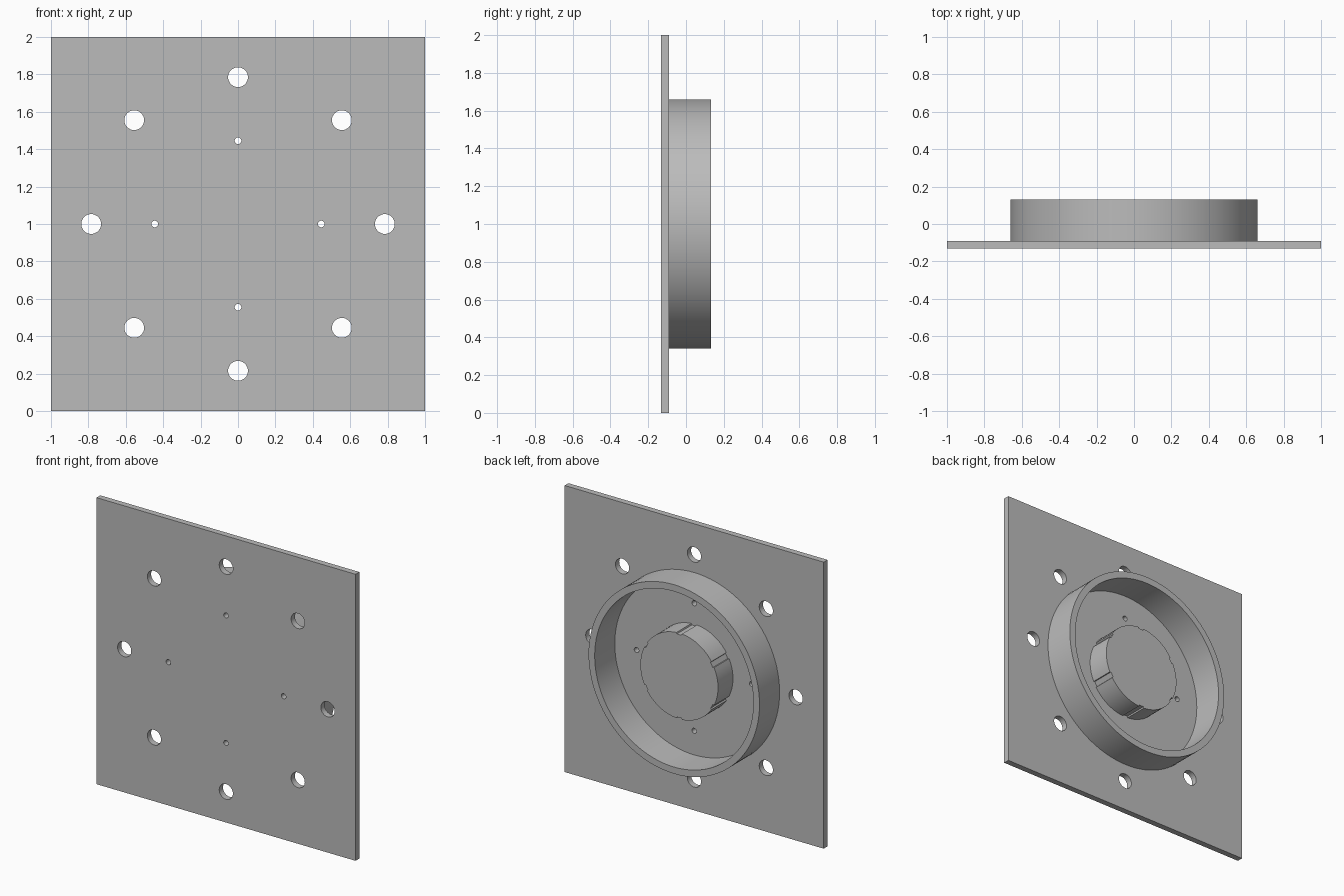
import bpy, bmesh, math

if "Cube" in bpy.data.objects:
    bpy.data.objects.remove(bpy.data.objects["Cube"])

grey = bpy.data.materials.new("plain grey")
grey.diffuse_color = (0.5, 0.5, 0.5, 1)
grey.use_nodes = True
grey.node_tree.nodes["Principled BSDF"].inputs["Base Color"].default_value = grey.diffuse_color


def circle(r, n, cx=0.0, cy=0.0):
    return [(cx + r * math.cos(2 * math.pi * i / n),
             cy + r * math.sin(2 * math.pi * i / n)) for i in range(n)]


def slab(name, loops, y0, y1):
    """Extrude closed outlines (outer edge plus holes) from y0 to y1."""
    cu = bpy.data.curves.new(name, 'CURVE')
    cu.dimensions, cu.fill_mode = '2D', 'BOTH'
    cu.extrude = (y1 - y0) / 2
    for pts in loops:
        sp = cu.splines.new('POLY')
        sp.points.add(len(pts) - 1)
        for p, (x, y) in zip(sp.points, pts):
            p.co = (x, y, 0, 1)
        sp.use_cyclic_u = True
    ob = bpy.data.objects.new(name, cu)
    bpy.context.collection.objects.link(ob)
    ob.rotation_euler.x = math.pi / 2
    ob.location = (0, (y0 + y1) / 2, 1)
    bpy.ops.object.select_all(action='DESELECT')
    ob.select_set(True)
    bpy.context.view_layer.objects.active = ob
    bpy.ops.object.convert(target='MESH')
    ob = bpy.context.object
    # weld caps to walls
    bm = bmesh.new()
    bm.from_mesh(ob.data)
    bmesh.ops.remove_doubles(bm, verts=bm.verts, dist=1e-5)
    bmesh.ops.recalc_face_normals(bm, faces=bm.faces)
    bm.to_mesh(ob.data)
    bm.free()
    ob.data.materials.clear()
    ob.data.materials.append(grey)
    bpy.ops.object.shade_smooth_by_angle(angle=math.radians(25))
    return ob


# square plate with eight bolt holes and four small screw holes
outline = [(-1, -1), (1, -1), (1, 1), (-1, 1)]
holes = []
for count, dist, r in ((8, 0.785, 0.053), (4, 0.445, 0.018)):
    for cx, cy in circle(dist, count):
        holes.append(circle(r, 32, cx, cy))
slab("mounting_plate", [outline] + holes, -0.132, -0.09)

# raised collar on the back
slab("collar_ring", [circle(0.66, 96), circle(0.613, 96)], -0.09, 0.132)

# central boss with six shallow grooves down its side
boss = []
for k in range(6):
    mid = 30 + 60 * k
    for deg, r in ((-4, 0.3), (-3.5, 0.29), (3.5, 0.29), (4, 0.3)):
        a = math.radians(mid + deg)
        boss.append((r * math.cos(a), r * math.sin(a)))
    for j in range(1, 10):
        a = math.radians(mid + 4 + 5.2 * j)
        boss.append((0.3 * math.cos(a), 0.3 * math.sin(a)))
slab("centre_boss", [boss], -0.09, 0.075)
